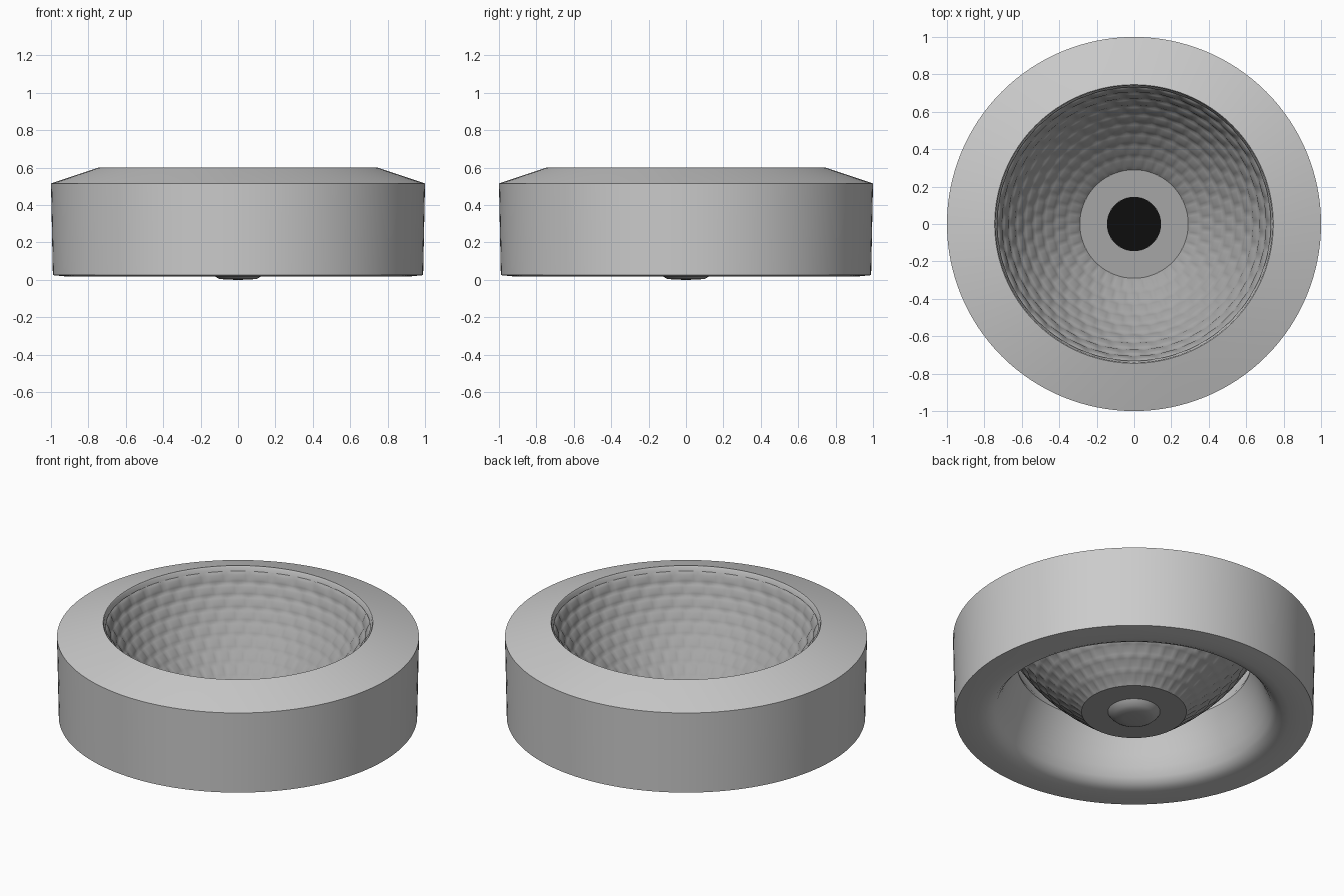
import bpy, math

if "Cube" in bpy.data.objects:
    bpy.data.objects.remove(bpy.data.objects["Cube"])


def material(name, value):
    m = bpy.data.materials.new(name)
    m.diffuse_color = (value, value, value, 1)
    m.use_nodes = True
    m.node_tree.nodes["Principled BSDF"].inputs["Base Color"].default_value = m.diffuse_color
    return m


light_grey = material("light grey", 0.6)
mid_grey = material("mid grey", 0.38)
black = material("black", 0.004)


def revolve(name, profile, mat, segments=128, closed=False, bump=None, angle=30):
    """Spin a (radius, height) profile around z; points on the axis become one vertex."""
    verts, rings, faces = [], [], []
    for j, (r, z) in enumerate(profile):
        if r < 1e-6:
            rings.append([len(verts)] * segments)
            verts.append((0, 0, z))
            continue
        rings.append(list(range(len(verts), len(verts) + segments)))
        for i in range(segments):
            a = 2 * math.pi * i / segments
            d = bump(j, a) if bump else 0
            verts.append(((r - d * 0.7) * math.cos(a), (r - d * 0.7) * math.sin(a), z + d * 0.7))
    pairs = list(zip(rings, rings[1:]))
    if closed:
        pairs.append((rings[-1], rings[0]))
    for lo, hi in pairs:
        for i in range(segments):
            k = (i + 1) % segments
            faces.append(list(dict.fromkeys((lo[i], lo[k], hi[k], hi[i]))))
    mesh = bpy.data.meshes.new(name)
    mesh.from_pydata(verts, [], faces)
    mesh.materials.append(mat)
    ob = bpy.data.objects.new(name, mesh)
    bpy.context.collection.objects.link(ob)
    bpy.ops.object.select_all(action='DESELECT')
    ob.select_set(True)
    bpy.context.view_layer.objects.active = ob
    bpy.ops.object.shade_smooth_by_angle(angle=math.radians(angle))
    return ob


# Housing: sloped top, straight wall, rounded flared underside and inner seat
revolve("housing_ring", [
    (0.99, 0.025), (1.0, 0.515), (0.752, 0.598), (0.745, 0.6), (0.74, 0.592),
    (0.738, 0.565), (0.72, 0.5), (0.69, 0.43), (0.65, 0.365), (0.645, 0.345),
    (0.665, 0.3), (0.685, 0.25), (0.71, 0.18), (0.735, 0.115), (0.76, 0.065),
    (0.785, 0.037), (0.82, 0.022), (0.86, 0.017), (0.93, 0.019)],
    light_grey, segments=128, closed=True)

# Reflector: curved bowl covered with rows of soft pillow-shaped dimples
ROWS, SUB, SECTORS = 9, 6, 36


def bowl(t):
    """Quadratic curve from the floor edge to the rim."""
    p0, p1, p2 = (0.29, 0.045), (0.62, 0.29), (0.732, 0.572)
    return tuple((1 - t) ** 2 * a + 2 * t * (1 - t) * b + t * t * c
                 for a, b, c in zip(p0, p1, p2))


def pillow(j, a):
    row = j // SUB
    across = abs(math.sin(math.pi * j / SUB))
    around = abs(math.sin(a * SECTORS / 2 + row * math.pi / 2))
    return 0.012 * (0.4 + 0.6 * row / ROWS) * math.sqrt(across * around)


revolve("dimpled_reflector", [bowl(j / (ROWS * SUB)) for j in range(ROWS * SUB + 1)],
        mid_grey, segments=SECTORS * 6, bump=pillow, angle=60)

# Flat floor around the lamp
revolve("reflector_floor", [(0.145, 0.045), (0.29, 0.045)], mid_grey).data.flip_normals()

# Domed cap underneath and dark emitter disc on top
revolve("bottom_cap", [(0, 0), (0.06, 0.001), (0.1, 0.005), (0.12, 0.016),
                       (0.137, 0.032), (0.145, 0.045)], mid_grey, 64, angle=60)
revolve("emitter_disc", [(0.145, 0.046), (0, 0.046)], black, 64)

# Every surface except the single-sheet bowl gets consistent outward normals
for name in ("reflector_floor", "dimpled_reflector", "emitter_disc"):
    mesh = bpy.data.objects[name].data
    mesh.update()
    if sum(p.normal.z * p.area for p in mesh.polygons) < 0:
        mesh.flip_normals()
for name in ("housing_ring", "bottom_cap"):
    mesh = bpy.data.objects[name].data
    mesh.update()
    # The lowest faces must look downward
    low = min(mesh.polygons, key=lambda p: p.center.z)
    if low.normal.z > 0:
        mesh.flip_normals()
